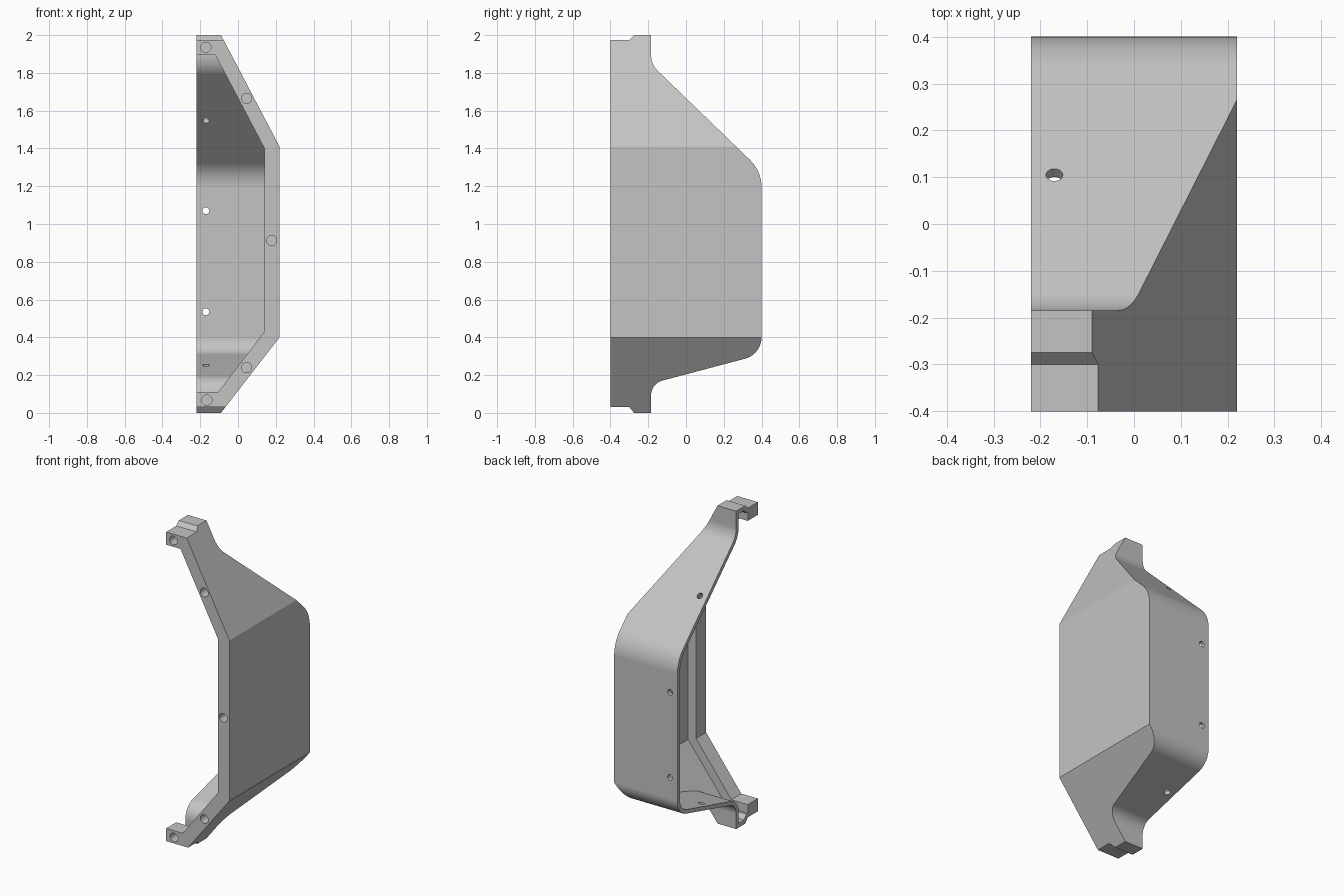
import bpy, bmesh, math
from mathutils import Vector, Matrix

if "Cube" in bpy.data.objects:
    bpy.data.objects.remove(bpy.data.objects["Cube"])

grey = bpy.data.materials.new("light_grey")
grey.use_nodes = True
colour = (0.55, 0.55, 0.55, 1)
grey.diffuse_color = colour
grey.node_tree.nodes["Principled BSDF"].inputs["Base Color"].default_value = colour


def rounded(points, steps=10):
    """Closed outline; a third value on a point is its fillet radius."""
    out = []
    for i, p in enumerate(points):
        c = Vector(p[:2])
        if len(p) < 3:
            out.append(c)
            continue
        a = (Vector(points[i - 1][:2]) - c).normalized()
        b = (Vector(points[(i + 1) % len(points)][:2]) - c).normalized()
        half = a.angle(b) / 2
        centre = c + (a + b).normalized() * p[2] / math.sin(half)
        start = c + a * p[2] / math.tan(half) - centre
        end = c + b * p[2] / math.tan(half) - centre
        turn = math.atan2(start.x * end.y - start.y * end.x, start.dot(end))
        for k in range(steps + 1):
            out.append(centre + Matrix.Rotation(turn * k / steps, 2) @ start)
    return out


def make_object(name, bm):
    bmesh.ops.recalc_face_normals(bm, faces=bm.faces)
    mesh = bpy.data.meshes.new(name)
    bm.to_mesh(mesh)
    bm.free()
    mesh.materials.append(grey)
    obj = bpy.data.objects.new(name, mesh)
    bpy.context.scene.collection.objects.link(obj)
    return obj


def prism(name, outline, axis, low, high):
    """Extrude an (x, z) outline along y, or a (y, z) outline along x."""
    bm = bmesh.new()
    place = (lambda u, v: (u, low, v)) if axis == "y" else (lambda u, v: (low, u, v))
    face = bm.faces.new([bm.verts.new(place(*p)) for p in outline])
    grown = bmesh.ops.extrude_face_region(bm, geom=[face])["geom"]
    shift = Vector((0, high - low, 0)) if axis == "y" else Vector((high - low, 0, 0))
    bmesh.ops.translate(bm, vec=shift, verts=[g for g in grown if isinstance(g, bmesh.types.BMVert)])
    return make_object(name, bm)


def rod(name, centre, direction, radius, length):
    bm = bmesh.new()
    turn = Vector(direction).to_track_quat("Z", "Y").to_matrix().to_4x4()
    bmesh.ops.create_cone(bm, cap_ends=True, segments=28, radius1=radius, radius2=radius,
                          depth=length, matrix=Matrix.Translation(centre) @ turn)
    return make_object(name, bm)


def combine(obj, other, operation):
    """Apply one boolean and drop the helper."""
    mod = obj.modifiers.new("cut", "BOOLEAN")
    mod.object, mod.operation, mod.solver = other, operation, "EXACT"
    graph = bpy.context.evaluated_depsgraph_get()
    mesh = bpy.data.meshes.new_from_object(obj.evaluated_get(graph))
    obj.modifiers.clear()
    obj.data = mesh
    bpy.data.objects.remove(other)


# Outer body: side profile crossed with the six-sided front outline
side = [(-0.40, 0.03), (-0.30, 0.03), (-0.275, 0), (-0.185, 0), (-0.185, 0.155, 0.08),
        (0.40, 0.31, 0.117), (0.40, 1.28, 0.2), (-0.185, 1.845, 0.12), (-0.185, 2),
        (-0.275, 2), (-0.30, 1.975), (-0.40, 1.975)]
front = [(-0.22, -0.05), (-0.129, -0.05), (0.22, 0.40), (0.22, 1.41), (-0.116, 2.05), (-0.22, 2.05)]
shell = prism("cover_shell", rounded(side), "x", -0.3, 0.3)
combine(shell, prism("outline", rounded(front), "y", -0.5, 0.5), "INTERSECT")

# Cavity: the same two shapes, one wall thickness further in
side_in = [(-0.30, 0.055), (-0.287, 0.055), (-0.264, 0.027), (-0.21, 0.027), (-0.21, 0.174, 0.105),
           (0.375, 0.329, 0.092), (0.375, 1.269, 0.175), (-0.21, 1.834, 0.145), (-0.21, 1.973),
           (-0.264, 1.973), (-0.287, 1.95), (-0.30, 1.95)]
front_in = [(-0.4, -0.02), (-0.137, -0.02), (0.195, 0.409), (0.195, 1.404), (-0.128, 2.02), (-0.4, 2.02)]
cavity = prism("cavity", rounded(side_in), "x", -0.35, 0.35)
combine(cavity, prism("cavity_outline", rounded(front_in), "y", -0.6, 0.6), "INTERSECT")
combine(shell, cavity, "DIFFERENCE")

# Opening inside the front flange
opening = [(-0.4, 0.11), (-0.105, 0.11), (0.14, 0.43), (0.14, 1.40), (-0.12, 1.895), (-0.4, 1.895)]
combine(shell, prism("opening", rounded(opening), "y", -0.5, -0.29), "DIFFERENCE")

# Blind screw holes in the flange
for x, z in [(-0.17, 1.935), (0.045, 1.665), (0.178, 0.913), (0.045, 0.24), (-0.165, 0.068)]:
    combine(shell, rod("screw_hole", (x, -0.4, z), (0, 1, 0), 0.027, 0.14), "DIFFERENCE")

# Small holes through the back, top and bottom walls
for y, z, direction in [(0.39, 1.07, (0, 1, 0)), (0.39, 0.535, (0, 1, 0)),
                        (0.10, 1.56, (0, 0.69, 0.72)), (0.09, 0.24, (0, 0.26, -0.97))]:
    combine(shell, rod("wall_hole", (-0.17, y, z), direction, 0.018, 0.12), "DIFFERENCE")

# Smooth fillets, sharp edges elsewhere
bpy.ops.object.select_all(action="DESELECT")
shell.select_set(True)
bpy.context.view_layer.objects.active = shell
bpy.ops.object.shade_smooth_by_angle(angle=math.radians(20))
weighted = shell.modifiers.new("even_shading", "WEIGHTED_NORMAL")
weighted.keep_sharp = True
